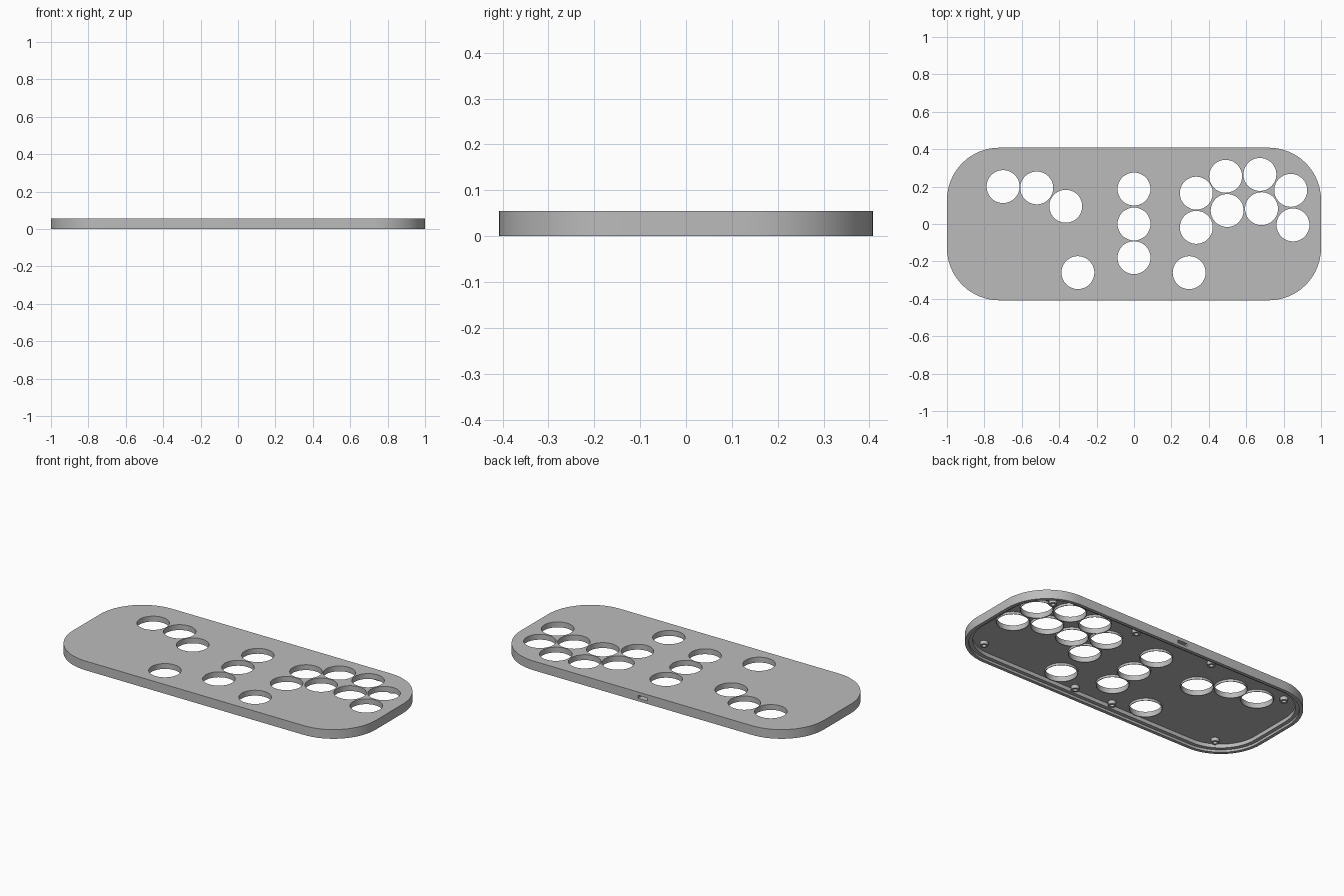
import bpy, bmesh, math

cube = bpy.data.objects.get("Cube")
if cube:
    bpy.data.objects.remove(cube, do_unlink=True)

L, W, H, R = 1.0, 0.408, 0.055, 0.28      # half length, half width, height, corner radius
PLATE_Z, LEDGE_Z = 0.037, 0.014           # underside of the top plate, ledge for the base cover
HOLE_R = 0.088
HOLES = [(-.70, .20), (-.52, .193), (-.365, .095),
         (0, .187), (0, 0), (0, -.18), (-.30, -.26), (.295, -.26),
         (.333, .165), (.333, -.018), (.49, .255), (.498, .072),
         (.673, .265), (.682, .082), (.838, .18), (.85, -.005)]

grey = bpy.data.materials.new("plain_grey")
grey.use_nodes = True
grey.diffuse_color = (0.5, 0.5, 0.5, 1)
grey.node_tree.nodes["Principled BSDF"].inputs["Base Color"].default_value = (0.5, 0.5, 0.5, 1)


def make(name, bm):
    bmesh.ops.recalc_face_normals(bm, faces=bm.faces)
    mesh = bpy.data.meshes.new(name)
    bm.to_mesh(mesh)
    bm.free()
    mesh.materials.append(grey)
    ob = bpy.data.objects.new(name, mesh)
    bpy.context.collection.objects.link(ob)
    return ob


def prism(bm, points, z0, z1):
    face = bm.faces.new([bm.verts.new((x, y, z0)) for x, y in points])
    top = bmesh.ops.extrude_face_region(bm, geom=[face])["geom"]
    for v in top:
        if isinstance(v, bmesh.types.BMVert):
            v.co.z = z1


def circle(x, y, r, n):
    return [(x + r * math.cos(math.tau * i / n), y + r * math.sin(math.tau * i / n))
            for i in range(n)]


def rounded(inset, steps=16):
    # rounded rectangle, pulled in by the inset
    pts = []
    for q, (sx, sy) in enumerate([(1, 1), (-1, 1), (-1, -1), (1, -1)]):
        for i in range(steps + 1):
            a = (q + i / steps) * math.pi / 2
            pts.append((sx * (L - R) + (R - inset) * math.cos(a),
                        sy * (W - R) + (R - inset) * math.sin(a)))
    return pts


def solid(name, outlines, z0, z1):
    bm = bmesh.new()
    for pts in outlines:
        prism(bm, pts, z0, z1)
    return make(name, bm)


def cut(ob, cutter):
    cutter.hide_render = True
    mod = ob.modifiers.new("cut", 'BOOLEAN')
    mod.operation, mod.solver, mod.object = 'DIFFERENCE', 'EXACT', cutter
    bpy.context.view_layer.objects.active = ob
    bpy.ops.object.modifier_apply(modifier=mod.name)
    bpy.data.objects.remove(cutter, do_unlink=True)


def tubes(name, centres, r_out, r_in, z0, z1, n):
    # row of open rings that hang from the underside of the plate
    bm = bmesh.new()
    for x, y in centres:
        rings = [[bm.verts.new((px, py, z)) for px, py in circle(x, y, r, n)]
                 for r, z in ((r_out, z0), (r_out, z1), (r_in, z1), (r_in, z0))]
        for k in range(4):
            a, b = rings[k], rings[(k + 1) % 4]
            for i in range(n):
                j = (i + 1) % n
                bm.faces.new((a[i], a[j], b[j], b[i]))
    return make(name, bm)


# Case: outer block, stepped recess below, button holes and rear port
case = solid("case_shell", [rounded(0)], 0, H)
cut(case, solid("cover_recess", [rounded(0.02)], -0.02, LEDGE_Z))
cut(case, solid("cavity", [rounded(0.042)], -0.03, PLATE_Z))
cut(case, solid("button_holes", [circle(x, y, HOLE_R, 48) for x, y in HOLES], 0.02, H + 0.02))
port = [(-.032, W - .06), (.032, W - .06), (.032, W + .02), (-.032, W + .02)]
cut(case, solid("port_hole", [port], 0.017, 0.035))

# Collars round the button holes
collars = tubes("button_collars", HOLES, HOLE_R + 0.003, HOLE_R, 0.023, PLATE_Z + 0.002, 48)

# Screw posts round the edge
posts = [(s * x, y) for s in (-1, 1)
         for x, y in ((.815, .29), (.815, -.29), (.265, .335), (.13, -.34))]
screw_posts = tubes("screw_posts", posts, 0.023, 0.012, 0.016, PLATE_Z + 0.002, 24)

for ob in (case, collars, screw_posts):
    bpy.ops.object.select_all(action='DESELECT')
    ob.select_set(True)
    bpy.context.view_layer.objects.active = ob
    bpy.ops.object.shade_smooth_by_angle(angle=math.radians(30))
